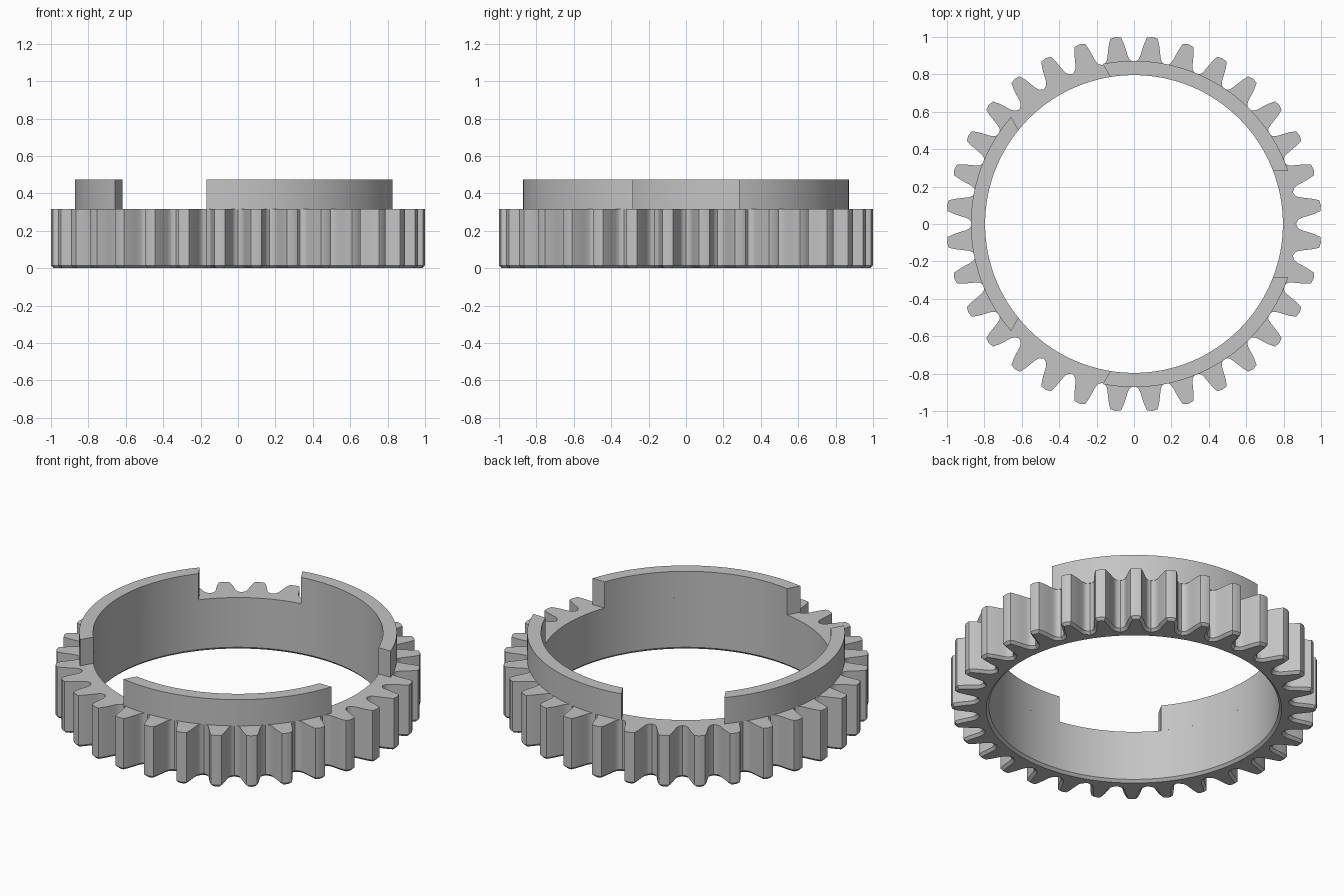
import bpy, bmesh
from math import sin, cos, asin, atan2, radians, pi
from mathutils import Vector

if "Cube" in bpy.data.objects:
    bpy.data.objects.remove(bpy.data.objects["Cube"], do_unlink=True)

TEETH = 32
BORE, COLLAR = 0.796, 0.872
GEAR_TOP, COLLAR_TOP = 0.316, 0.475
CHAMFER = 0.015
SLOT = 0.283            # half width of the slots between the collar segments

steel = bpy.data.materials.new("plain grey")
steel.use_nodes = True
grey = (0.55, 0.55, 0.55, 1)
steel.diffuse_color = grey
steel.node_tree.nodes["Principled BSDF"].inputs["Base Color"].default_value = grey


def make_object(name, bm):
    bmesh.ops.recalc_face_normals(bm, faces=bm.faces)
    mesh = bpy.data.meshes.new(name)
    bm.to_mesh(mesh)
    bm.free()
    mesh.materials.append(steel)
    obj = bpy.data.objects.new(name, mesh)
    bpy.context.collection.objects.link(obj)
    bpy.ops.object.select_all(action='DESELECT')
    obj.select_set(True)
    bpy.context.view_layer.objects.active = obj
    bpy.ops.object.shade_smooth_by_angle(angle=radians(28))
    return obj


def loop(bm, points, z):
    return [bm.verts.new((p[0], p[1], z)) for p in points]


def bridge(bm, a, b):
    n = len(a)
    for i in range(n):
        j = (i + 1) % n
        bm.faces.new((a[i], a[j], b[j], b[i]))


# Tooth outline: half profile as (radius, sideways offset), mirrored and repeated
half = [(0.998, 0.029), (0.965, 0.040), (0.93, 0.048), (0.90, 0.054),
        (0.885, 0.059), (0.874, 0.066), (0.868, 0.075)]
tooth = [(r, -w) for r, w in reversed(half)] + [(1.004, 0)] + half
outline = []
for k in range(TEETH):
    a = (k + 0.5) * 2 * pi / TEETH
    outline += [Vector((r * cos(a) - w * sin(a), r * sin(a) + w * cos(a)))
                for r, w in tooth]
    a += pi / TEETH
    outline.append(Vector((0.866 * cos(a), 0.866 * sin(a))))


def inset(points, d):
    result = []
    n = len(points)
    for i, p in enumerate(points):
        e1 = (p - points[i - 1]).normalized()
        e2 = (points[(i + 1) % n] - p).normalized()
        n1, n2 = Vector((-e1.y, e1.x)), Vector((-e2.y, e2.x))
        result.append(p + (n1 + n2) * d / (1 + n1.dot(n2)))
    return result


def circle(r):
    return [p.normalized() * r for p in outline]


# Toothed ring with chamfered lower edges
bm = bmesh.new()
loops = [loop(bm, outline, GEAR_TOP),
         loop(bm, outline, CHAMFER),
         loop(bm, inset(outline, CHAMFER), 0),
         loop(bm, circle(BORE + CHAMFER), 0),
         loop(bm, circle(BORE), CHAMFER),
         loop(bm, circle(BORE), GEAR_TOP)]
for i in range(len(loops)):
    bridge(bm, loops[i], loops[(i + 1) % len(loops)])
make_object("gear_ring", bm)

# Three collar segments, separated by straight-sided slots
STEPS = 40
for k, name in enumerate(("back_left", "right", "front_left")):
    start, end = radians(120 * k), radians(120 * (k + 1))
    bm = bmesh.new()
    rows = []
    for i in range(STEPS + 1):
        row = []
        for r, z in ((BORE, GEAR_TOP), (COLLAR, GEAR_TOP),
                     (COLLAR, COLLAR_TOP), (BORE, COLLAR_TOP)):
            gap = asin(SLOT / r)
            a = start + gap + (end - start - 2 * gap) * i / STEPS
            row.append(bm.verts.new((r * cos(a), r * sin(a), z)))
        rows.append(row)
    for a, b in zip(rows, rows[1:]):
        bridge(bm, a, b)
    bm.faces.new(rows[0])
    bm.faces.new(rows[-1])
    make_object("collar_segment_" + name, bm)
